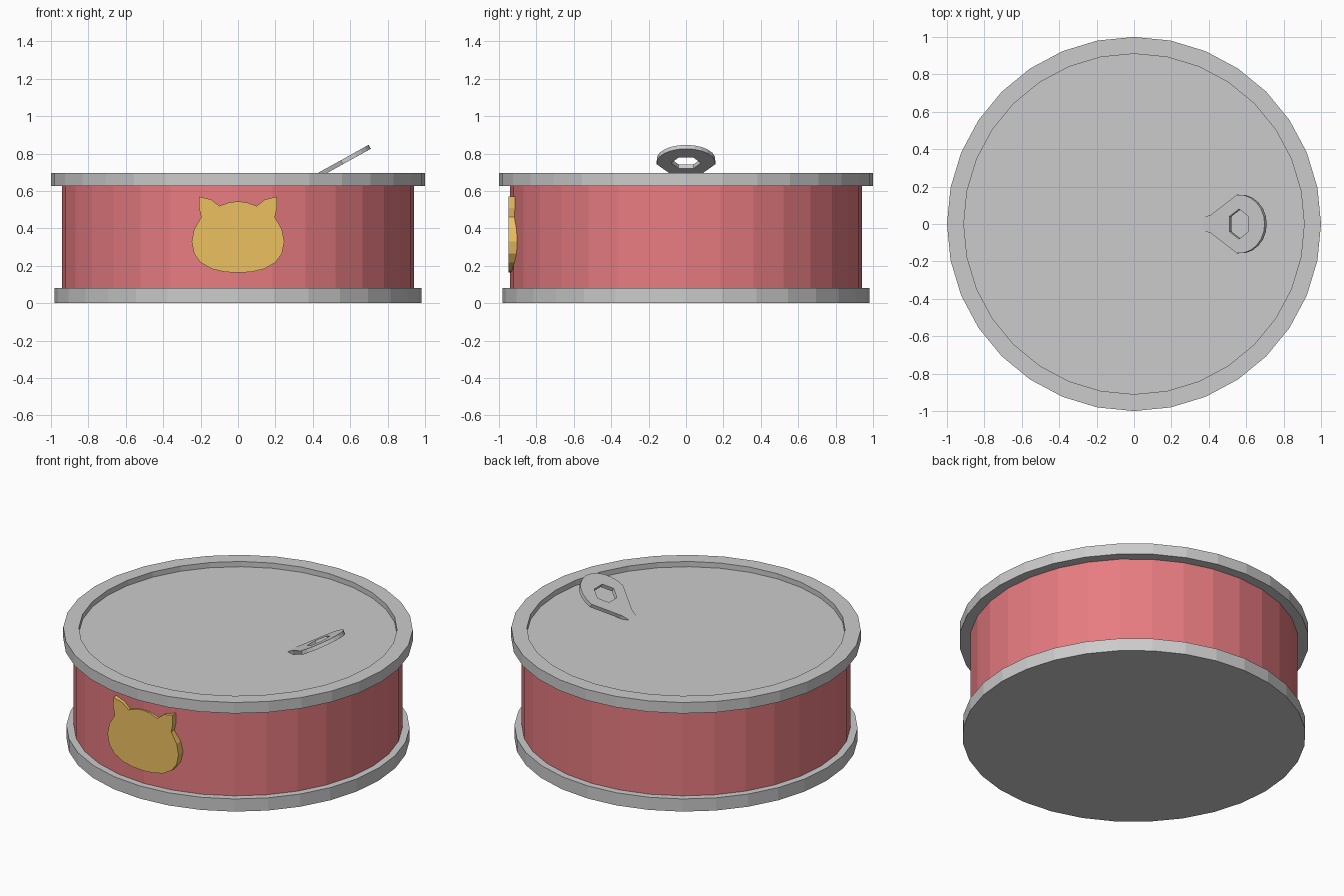
import bpy, bmesh
from math import sin, cos, pi, radians, atan
from mathutils import Matrix

if "Cube" in bpy.data.objects:
    bpy.data.objects.remove(bpy.data.objects["Cube"])

SIDES = 32


def material(name, rgb):
    m = bpy.data.materials.new(name)
    m.diffuse_color = (*rgb, 1)
    m.use_nodes = True
    m.node_tree.nodes["Principled BSDF"].inputs["Base Color"].default_value = m.diffuse_color
    return m


def lathe(name, profile, mat=None):
    """Spin an (r, z) profile, listed from bottom/outside upward, about z."""
    bm = bmesh.new()
    verts = [bm.verts.new((r, 0, z)) for r, z in profile]
    edges = [bm.edges.new(p) for p in zip(verts, verts[1:])]
    bmesh.ops.spin(bm, geom=verts + edges, cent=(0, 0, 0), axis=(0, 0, 1),
                   angle=2 * pi, steps=SIDES, use_merge=True)
    bmesh.ops.remove_doubles(bm, verts=bm.verts, dist=1e-4)
    bmesh.ops.recalc_face_normals(bm, faces=bm.faces)
    me = bpy.data.meshes.new(name)
    bm.to_mesh(me)
    bm.free()
    ob = bpy.data.objects.new(name, me)
    bpy.context.collection.objects.link(ob)
    if mat:
        me.materials.append(mat)
    return ob


def plate(name, outlines, thickness, matrix, mat=None):
    """Flat plate from closed outlines (inner ones become holes)."""
    cu = bpy.data.curves.new(name, 'CURVE')
    cu.dimensions = '2D'
    cu.fill_mode = 'BOTH'
    cu.extrude = thickness / 2
    for pts in outlines:
        sp = cu.splines.new('POLY')
        sp.points.add(len(pts) - 1)
        for p, (x, y) in zip(sp.points, pts):
            p.co = (x, y, 0, 1)
        sp.use_cyclic_u = True
    if mat:
        cu.materials.append(mat)
    ob = bpy.data.objects.new(name, cu)
    bpy.context.collection.objects.link(ob)
    ob.matrix_world = matrix
    bpy.ops.object.select_all(action='DESELECT')
    ob.select_set(True)
    bpy.context.view_layer.objects.active = ob
    bpy.ops.object.convert(target='MESH')
    for f in bpy.context.object.data.polygons:
        f.use_smooth = False
    return bpy.context.object


red = material("red_paint", (0.8, 0.2, 0.22))
orange = material("orange_paint", (0.84, 0.53, 0.12))

# Can: bottom flange, painted wall, rimmed lid with a sunken panel
lathe("bottom_flange", [(0, 0), (0.982, 0), (0.982, 0.08), (0.93, 0.08)])
lathe("can_wall", [(0.94, 0.075), (0.94, 0.635)], red)
lathe("lid", [(0.93, 0.628), (1, 0.628), (1, 0.697), (0.91, 0.697),
              (0.91, 0.664), (0, 0.664)])

# Cat-head badge on the front, mirrored from its right half
half = [(0, 0.163), (0.07, 0.167), (0.14, 0.183), (0.2, 0.218), (0.235, 0.265),
        (0.248, 0.33), (0.235, 0.395), (0.197, 0.46), (0.208, 0.51),
        (0.207, 0.57), (0.145, 0.555), (0.1, 0.52), (0.05, 0.538), (0, 0.545)]
cat = half + [(-x, z) for x, z in half[-2:0:-1]]
plate("cat_badge", [cat], 0.06,
      Matrix.Translation((0, -0.918, 0)) @ Matrix.Rotation(pi / 2, 4, 'X'), orange)

# Pull tab: teardrop ring tilted up from the lid, origin at ring centre
R = 0.157
arc = [(R * cos(a), R * sin(a)) for a in (radians(-95 + 190 * i / 12) for i in range(13))]
tab = arc + [(-0.17, 0.05), (-0.215, 0.036), (-0.23, 0), (-0.215, -0.036), (-0.17, -0.05)]
hexagon = [(0.068 * sin(i * pi / 3), 0.08 * cos(i * pi / 3)) for i in range(6)]
plate("pull_tab", [tab, hexagon], 0.024,
      Matrix.Translation((0.567, 0, 0.76)) @ Matrix.Rotation(-radians(29), 4, 'Y'))
